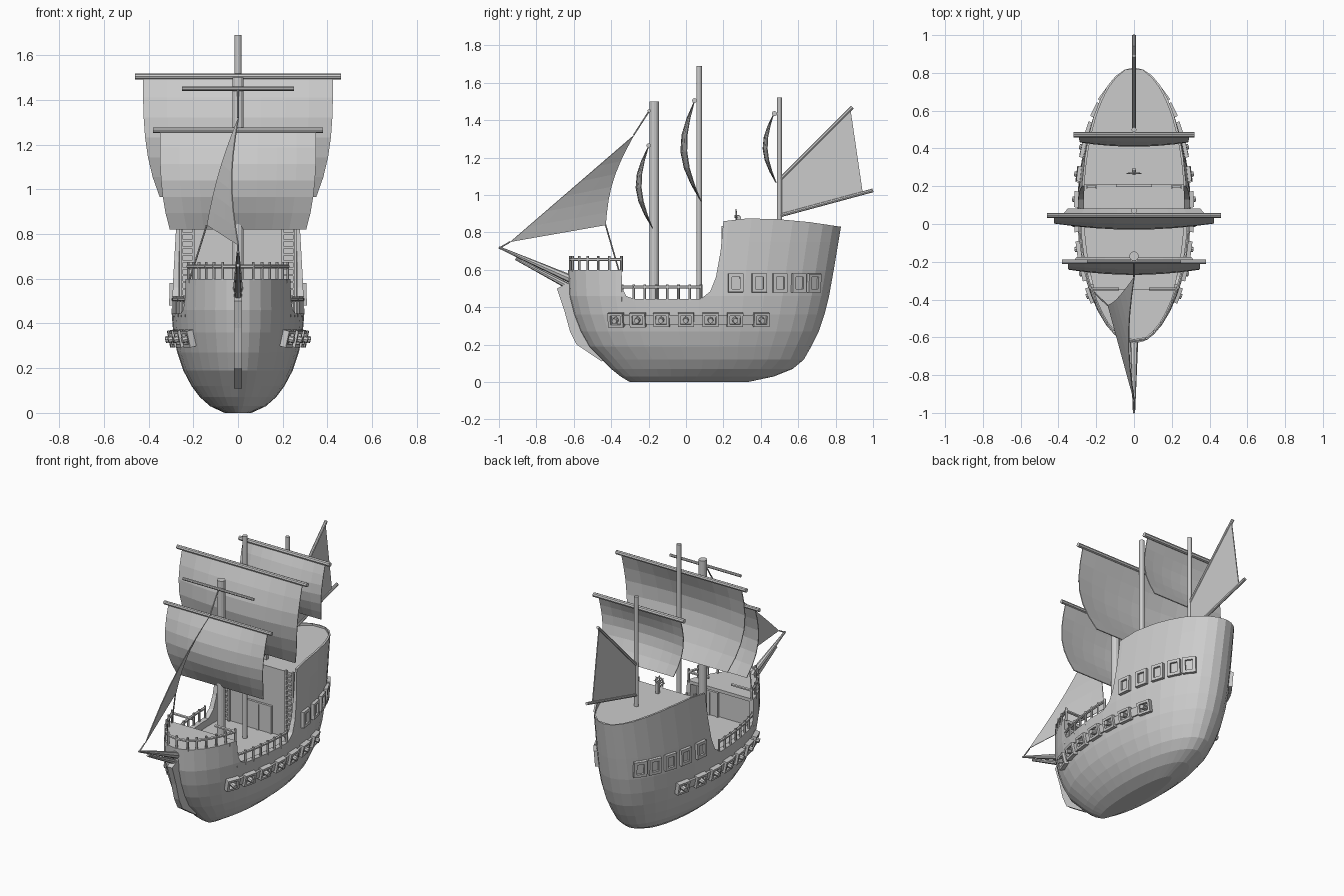
import bpy, bmesh
from math import sin, cos, pi, sqrt
from mathutils import Vector, Matrix

if "Cube" in bpy.data.objects:
    bpy.data.objects.remove(bpy.data.objects["Cube"])

# hull waterlines: z, bow y, stern y, half width
LEVELS = [(0, -.30, .33, .06), (.03, -.35, .47, .125), (.07, -.40, .57, .17), (.12, -.45, .63, .208),
          (.19, -.52, .67, .245), (.27, -.565, .71, .272), (.36, -.60, .74, .29), (.46, -.625, .765, .298),
          (.60, -.632, .79, .293), (.75, -.635, .815, .285), (.90, -.635, .84, .276)]


def half(y, z):
    """Half width of the hull at a given y and z."""
    for a, b in zip(LEVELS, LEVELS[1:]):
        if z <= b[0]:
            break
    k = (z - a[0]) / (b[0] - a[0])
    yf, yb, w = (a[i] + (b[i] - a[i]) * k for i in (1, 2, 3))
    u = (y - (yf + yb) / 2) / ((yb - yf) / 2)
    return w * sqrt(max(0, 1 - u * u))


def finish(bm, name, mirror=False):
    bmesh.ops.recalc_face_normals(bm, faces=bm.faces)
    me = bpy.data.meshes.new(name)
    bm.to_mesh(me)
    bm.free()
    ob = bpy.data.objects.new(name, me)
    bpy.context.collection.objects.link(ob)
    if mirror:
        ob.modifiers.new("mirror", 'MIRROR').use_mirror_merge = False
    return ob


def box(bm, c, size, frame=None):
    m = (frame or Matrix()) @ Matrix.Translation(c) @ Matrix.Diagonal((*size, 1))
    bmesh.ops.create_cube(bm, size=1, matrix=m)


def rod(bm, p, q, r1, r2=None, seg=8):
    p, q = Vector(p), Vector(q)
    d = q - p
    m = Matrix.Translation((p + q) / 2) @ d.to_track_quat('Z', 'Y').to_matrix().to_4x4()
    bmesh.ops.create_cone(bm, cap_ends=True, segments=seg, radius1=r1,
                          radius2=r1 if r2 is None else r2, depth=d.length, matrix=m)


def rods(name, *specs):
    bm = bmesh.new()
    for s in specs:
        rod(bm, *s)
    return finish(bm, name)


def prism(name, pts, lift):
    """Extrude a closed polygon of 3D points along a vector."""
    bm = bmesh.new()
    f = bm.faces.new([bm.verts.new(p) for p in pts])
    r = bmesh.ops.extrude_face_region(bm, geom=[f])
    bmesh.ops.translate(bm, vec=lift, verts=[v for v in r['geom'] if isinstance(v, bmesh.types.BMVert)])
    if f.is_valid and len(f.link_loops if hasattr(f, 'link_loops') else []) == 0 and not any(
            e.is_boundary for e in f.edges) and any(len(e.link_faces) > 2 for e in f.edges):
        bm.faces.remove(f)
    elif any(e.is_boundary for e in bm.edges):
        bmesh.ops.holes_fill(bm, edges=[e for e in bm.edges if e.is_boundary])
    return finish(bm, name)


def cut(ob, tool, op):
    mod = ob.modifiers.new("cut", 'BOOLEAN')
    mod.object, mod.operation, mod.solver = tool, op, 'EXACT'
    bpy.context.view_layer.objects.active = ob
    bpy.ops.object.modifier_apply(modifier=mod.name)
    bpy.data.objects.remove(tool)


# hull: stacked elliptical rings, trimmed by the side profile, decks sunk in
N = 36
bm = bmesh.new()
rings = [[bm.verts.new((w * cos(2 * pi * i / N), (yf + yb) / 2 + (yb - yf) / 2 * sin(2 * pi * i / N), z))
          for i in range(N)] for z, yf, yb, w in LEVELS]
for a, b in zip(rings, rings[1:]):
    for i in range(N):
        j = (i + 1) % N
        bm.faces.new((a[i], a[j], b[j], b[i]))
bm.faces.new(rings[0])
bm.faces.new(rings[-1])
hull = finish(bm, "hull")
PROFILE = [(-.8, -.1), (-.8, .6), (-.345, .6), (-.34, .5), (-.32, .46), (-.28, .445), (.08, .445), (.13, .485),
           (.16, .56), (.185, .7), (.2, .86), (.33, .875), (.5, .87), (.66, .855), (.83, .83), (.9, .83), (.9, -.1)]
cut(hull, prism("profile_cutter", [(-.5, y, z) for y, z in PROFILE], (1, 0, 0)), 'INTERSECT')
for y0, y1, z0 in ((-.39, .21, .4), (.2, .815, .82)):
    ys = [y0 + (y1 - y0) * i / 14 for i in range(15)]
    right = [(max(.01, half(y, .85) - .014), y, z0) for y in ys]
    cut(hull, prism("deck_cutter", right + [(-x, y, z) for x, y, z in reversed(right)], (0, 0, .6)), 'DIFFERENCE')

# stem plate and bowsprit
prism("stem", [(-.018, y, z) for y, z in ((-.5, .55), (-.63, .53), (-.69, .5), (-.65, .38), (-.62, .27),
                                          (-.585, .2), (-.45, .11), (-.38, .15))], (.036, 0, 0))
rods("bowsprit", ((0, -.58, .535), (0, -1, .72), .024, .006), ((0, -.56, .475), (0, -.91, .66), .018, .008))

# masts, yards and spars
rods("masts", ((0, -.17, .39), (0, -.17, 1.5), .025, .025, 12), ((0, .07, .39), (0, .07, 1.69), .015, .015, 12),
     ((0, .5, .8), (0, .5, 1.52), .013, .013, 12))
rods("yards", *[((-w, y, z), (w, y, z), r) for w, y, z, r in
                ((.46, .045, 1.505, .013), (.38, -.2, 1.265, .012), (.32, .473, 1.435, .014), (.25, -.197, 1.45, .009))])
rods("spanker_spars", ((0, .5, 1.08), (0, .89, 1.47), .01), ((0, .5, .89), (0, 1, 1.025), .01))


# square sails
def grid_sail(name, fn, nu, nv):
    bm = bmesh.new()
    g = [[bm.verts.new(fn(i / nu, j / nv)) for i in range(nu + 1)] for j in range(nv + 1)]
    for j in range(nv):
        for i in range(nu):
            bm.faces.new((g[j][i], g[j][i + 1], g[j + 1][i + 1], g[j + 1][i]))
    bmesh.ops.remove_doubles(bm, verts=bm.verts, dist=1e-4)
    ob = finish(bm, name)
    ob.modifiers.new("cloth", 'SOLIDIFY').thickness = .005
    return ob


def square_sail(name, ya, yb, za, zb, wa, wb, bulge):
    def fn(s, t):
        u = 2 * s - 1
        return (u * (wa - (wa - wb) * t ** 3), ya + (yb - ya) * t - bulge * sin(pi * t) * (1 - .35 * u * u),
                za + (zb - za) * t)
    grid_sail(name, fn, 8, 6)


square_sail("main_sail", .042, .078, 1.5, .965, .425, .35, .09)
square_sail("fore_sail", -.203, -.18, 1.26, .82, .35, .305, .078)
square_sail("mizzen_sail", .47, .485, 1.43, 1.065, .29, .25, .063)

# jib and spanker
HEAD, TACK, CLEW = Vector((0, -.28, 1.32)), Vector((0, -.94, .75)), Vector((-.14, -.43, .84))


def jib(s, t):
    p = HEAD.lerp(TACK.lerp(CLEW, s), t)
    p.x -= .03 * sin(pi * t) * (1 - .5 * s)
    p.y -= .035 * sin(pi * t) * s
    return p


grid_sail("jib_sail", jib, 5, 7)
rods("jib_stays", (HEAD, (0, -.19, 1.46), .004), (TACK, (0, -1, .715), .004), (CLEW, (-.215, -.36, .6), .004))
prism("spanker_sail", [(-.003, y, z) for y, z in ((.51, 1.09), (.88, 1.455), (.945, 1.012), (.51, .895))], (.006, 0, 0))


# frames seated on the hull side
def seat(y, z):
    h = half(y, z)
    hy, hz = (half(y + .01, z) - h) / .01, (half(y, z + .01) - h) / .01
    n = Vector((1, -hy, -hz)).normalized()
    t = Vector((hy, 1, 0)).normalized()
    m = Matrix((n, t, n.cross(t))).transposed().to_4x4()
    m.translation = (h, y, z)
    return m


def hull_frame(bm, m, w, h, depth, bar):
    for s in (-1, 1):
        box(bm, (depth / 2 - .008, s * (w - bar) / 2, 0), (depth, bar, h), m)
        box(bm, (depth / 2 - .008, 0, s * (h - bar) / 2), (depth, w, bar), m)


bm = bmesh.new()
for y in (.265, .39, .5, .6, .68):
    m = seat(y, .53)
    hull_frame(bm, m, .08, .1, .026, .018)
    box(bm, (0, 0, 0), (.01, .05, .07), m)
finish(bm, "stern_windows", True)

bm, guns, band = bmesh.new(), bmesh.new(), bmesh.new()
PORTS = (-.37, -.255, -.13, 0, .13, .26, .4)
for y in PORTS:
    m = seat(y, .335)
    hull_frame(bm, m, .085, .075, .034, .014)
    rod(guns, m @ Vector((-.02, 0, 0)), m @ Vector((.042, 0, 0)), .018, .014, 8)
for a, b in zip(PORTS, PORTS[1:]):
    box(band, (0, 0, 0), (.022, b - a, .05), seat((a + b) / 2, .335))
finish(bm, "gun_ports", True)
finish(guns, "cannons", True)
finish(band, "gun_band", True)

# railings
bm = bmesh.new()
waist = [(half(y, .45) - .008, y, .508) for y in [-.34 + .06 * i for i in range(8)]]
for p, q in zip(waist, waist[1:]):
    rod(bm, p, q, .009, .009, 6)
for x, y, z in waist:
    rod(bm, (x, y, .43), (x, y, .522), .007, .007, 6)
bow = [(half(y, .6) - .012 if y > -.61 else 0, y, .655) for y in (-.345, -.41, -.47, -.525, -.57, -.605, -.618)]
back = [(x, -.345, .655) for x in (.08, .15, bow[0][0])]
for line in (bow, back):
    for p, q in zip(line, line[1:]):
        rod(bm, p, q, .009, .009, 6)
    for x, y, z in line:
        if line is bow:
            rod(bm, (x, y, .59), (x, y, .675), .007, .007, 6)
finish(bm, "railings", True)

# forecastle deck lip over the recessed wall
bm = bmesh.new()
box(bm, (0, -.37, .59), (.44, .05, .02))
finish(bm, "forecastle_deck_edge")

# ladders on the cabin wall
bm = bmesh.new()
for x in (.2, .25):
    box(bm, (x, .197, .62), (.01, .016, .43))
for i in range(13):
    box(bm, (.225, .197, .43 + .031 * i), (.05, .012, .009))
finish(bm, "ladders", True)

# doors
bm = bmesh.new()
for x, y, w, h in ((0, .208, .18, .17), (.105, -.388, .12, .15)):
    box(bm, (x, y, .4 + h / 2), (w, .012, h))
    for s in (-1, 0, 1):
        box(bm, (x + s * w / 2, y, .4 + h / 2), (.012, .024, h))
    box(bm, (x, y, .4 + h), (w + .012, .024, .012))
finish(bm, "doors")

# steering wheel
bm = bmesh.new()
box(bm, (0, .285, .85), (.02, .02, .07))
C = Vector((0, .268, .885))
pts = [C + Vector((.028 * cos(pi * i / 4), 0, .028 * sin(pi * i / 4))) for i in range(8)]
for i in range(8):
    rod(bm, pts[i], pts[(i + 1) % 8], .005, .005, 6)
    rod(bm, C, C + (pts[i] - C) * 1.4, .003, .003, 6)
rod(bm, C - Vector((0, .008, 0)), C + Vector((0, .018, 0)), .008)
finish(bm, "steering_wheel")
